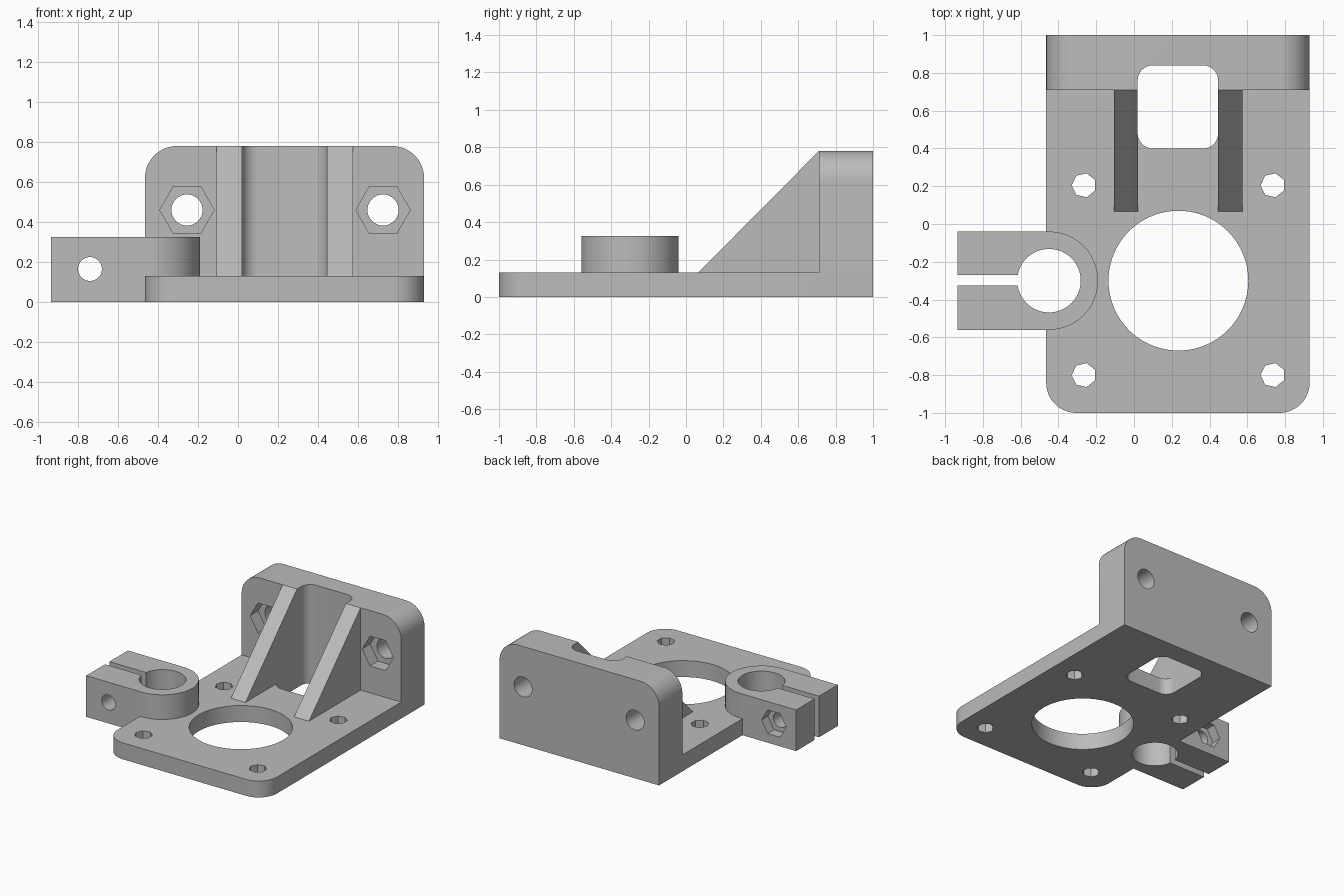
import bpy, bmesh
from math import sin, cos, pi, radians

cube = bpy.data.objects.get("Cube")
if cube:
    bpy.data.objects.remove(cube, do_unlink=True)

grey = bpy.data.materials.new("plain grey")
grey.use_nodes = True
grey.diffuse_color = (0.5, 0.5, 0.5, 1)
grey.node_tree.nodes["Principled BSDF"].inputs["Base Color"].default_value = (0.5, 0.5, 0.5, 1)


def arc(cx, cy, r, start, end, steps):
    angles = [radians(start + (end - start) * i / steps) for i in range(steps + 1)]
    return [(cx + r * cos(a), cy + r * sin(a)) for a in angles]


def ring(cx, cy, r, sides=64, turn=0):
    return arc(cx, cy, r, turn, turn + 360, sides)[:-1]


def rounded(x0, x1, y0, y1, low_r, high_r):
    """Rectangle with separate radii for its lower and upper corners."""
    corners = [(x0, y0, 1, 1, low_r, 180), (x1, y0, -1, 1, low_r, 270),
               (x1, y1, -1, -1, high_r, 0), (x0, y1, 1, -1, high_r, 90)]
    pts = []
    for x, y, sx, sy, r, a in corners:
        pts += arc(x + sx * r, y + sy * r, r, a, a + 90, 12) if r else [(x, y)]
    return pts


def prism(name, profile, axis, lo, hi):
    """Extrude a closed profile along one axis."""
    place = {"x": lambda a, b, t: (t, a, b),
             "y": lambda a, b, t: (a, t, b),
             "z": lambda a, b, t: (a, b, t)}[axis]
    bm = bmesh.new()
    face = bm.faces.new([bm.verts.new(place(a, b, lo)) for a, b in profile])
    new = bmesh.ops.extrude_face_region(bm, geom=[face])["geom"]
    bmesh.ops.translate(bm, vec=place(0, 0, hi - lo),
                        verts=[v for v in new if isinstance(v, bmesh.types.BMVert)])
    bmesh.ops.recalc_face_normals(bm, faces=bm.faces)
    mesh = bpy.data.meshes.new(name)
    bm.to_mesh(mesh)
    bm.free()
    mesh.materials.append(grey)
    obj = bpy.data.objects.new(name, mesh)
    bpy.context.collection.objects.link(obj)
    return obj


def combine(body, tool, operation):
    mod = body.modifiers.new(tool.name, "BOOLEAN")
    mod.object, mod.operation, mod.solver = tool, operation, "EXACT"
    bpy.context.view_layer.objects.active = body
    bpy.ops.object.modifier_apply(modifier=mod.name)
    bpy.data.objects.remove(tool, do_unlink=True)


LEFT, RIGHT, THICK, HEIGHT, WALL_Y = -0.465, 0.93, 0.13, 0.78, 0.71
MID = 0.235
CLAMP_X, CLAMP_Y, CLAMP_TOP, CLAMP_R = -0.45, -0.30, 0.325, 0.26

# Solid parts: base plate, upright wall, two gussets and the rod clamp
bracket = prism("motor_bracket", rounded(LEFT, RIGHT, -1, 1, 0.16, 0), "z", 0, THICK)
solids = [prism("back_wall", rounded(LEFT, RIGHT, 0, HEIGHT, 0, 0.16), "y", WALL_Y, 1)]
gusset = [(0.065, THICK), (0.065, 0.05), (0.8, 0.05), (0.8, 0.6), (WALL_Y, HEIGHT)]
for name, x0, x1 in (("right_gusset", -0.107, 0.02), ("left_gusset", 0.445, 0.575)):
    solids.append(prism(name, gusset, "x", x0, x1))
clamp = arc(CLAMP_X, CLAMP_Y, CLAMP_R, -90, 90, 40)
clamp += [(-0.935, CLAMP_Y + CLAMP_R), (-0.935, CLAMP_Y - CLAMP_R)]
solids.append(prism("rod_clamp", clamp, "z", 0, CLAMP_TOP))
for part in solids:
    combine(bracket, part, "UNION")

# Vertical openings: motor hole, belt window, rod bore and clamp slot
cuts = [
    prism("motor_hole", ring(MID, -0.30, 0.37, 96), "z", -0.1, 0.3),
    prism("belt_window", rounded(0.0195, 0.4455, 0.40, 0.84, 0.08, 0.08), "z", -0.1, 1),
    prism("rod_bore", ring(CLAMP_X, CLAMP_Y, 0.168), "z", -0.1, 0.5),
    prism("clamp_slot", rounded(-1.1, -0.55, -0.325, -0.27, 0, 0), "z", -0.1, 0.5),
]
# Motor screw holes
for x in (MID - 0.5, MID + 0.5):
    for y in (-0.80, 0.205):
        cuts.append(prism("screw_hole", ring(x, y, 0.065, 7, 180), "z", -0.1, 0.3))
# Wall bolts with hexagonal nut pockets in front
for x in (MID - 0.49, MID + 0.49):
    cuts.append(prism("wall_bolt_hole", ring(x, 0.46, 0.078, 32), "y", 0.6, 1.1))
    cuts.append(prism("wall_nut_pocket", ring(x, 0.46, 0.136, 6), "y", 0.6, WALL_Y + 0.1))
# Clamp bolt with a nut pocket at the back
cuts.append(prism("clamp_bolt_hole", ring(-0.74, 0.165, 0.06, 24), "y", -0.7, 0.1))
cuts.append(prism("clamp_nut_pocket", ring(-0.74, 0.165, 0.108, 6), "y", -0.12, 0.1))
for part in cuts:
    combine(bracket, part, "DIFFERENCE")

# Smooth curved walls, keep hard edges
bpy.ops.object.select_all(action="DESELECT")
bracket.select_set(True)
bpy.context.view_layer.objects.active = bracket
bpy.ops.object.shade_smooth_by_angle(angle=radians(30))
